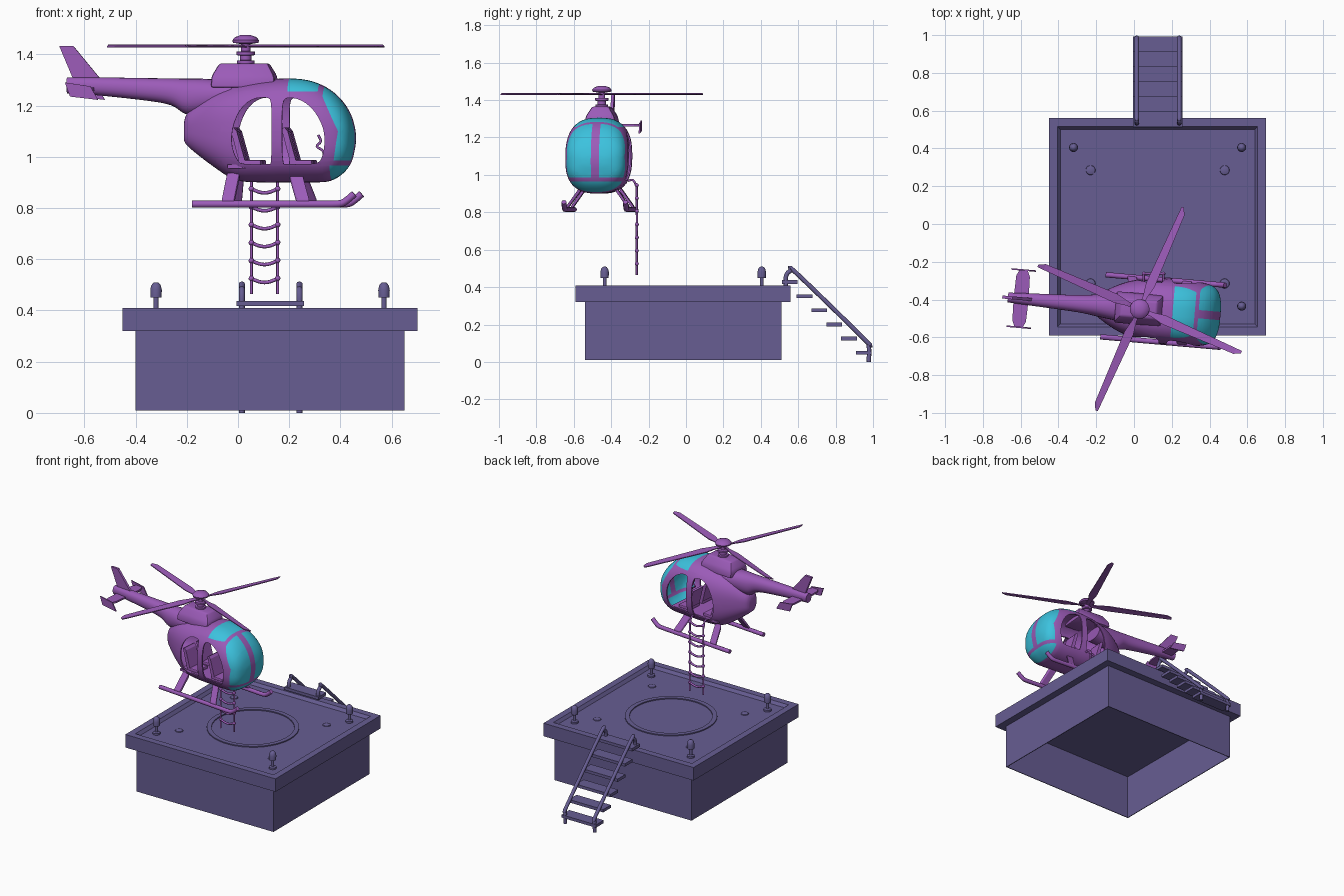
import bpy, bmesh, math
from mathutils import Matrix, Vector

if "Cube" in bpy.data.objects:
    bpy.data.objects.remove(bpy.data.objects["Cube"])


def material(name, rgb):
    m = bpy.data.materials.new(name)
    m.use_nodes = True
    m.diffuse_color = (*rgb, 1)
    m.node_tree.nodes["Principled BSDF"].inputs["Base Color"].default_value = (*rgb, 1)
    return m


PURPLE = material("purple", (0.33, 0.105, 0.48))
SLATE = material("slate violet", (0.135, 0.11, 0.29))
CYAN = material("cyan glass", (0.045, 0.54, 0.73))

# Aircraft frame: turned slightly about the rotor mast
HELI = (Matrix.Translation((0.03, -0.45, 0)) @ Matrix.Rotation(math.radians(-5), 4, 'Z')
        @ Matrix.Translation((-0.03, 0, 0)))
WORLD = Matrix()


def activate(o):
    bpy.ops.object.select_all(action='DESELECT')
    o.select_set(True)
    bpy.context.view_layer.objects.active = o


def finish(name, bm, mat, frame=WORLD, smooth=True, bevel=0):
    bm.transform(frame)
    bmesh.ops.recalc_face_normals(bm, faces=bm.faces)
    if bevel:
        bmesh.ops.bevel(bm, geom=bm.edges[:], offset=bevel, segments=2, affect='EDGES', profile=0.5)
    me = bpy.data.meshes.new(name)
    bm.to_mesh(me)
    bm.free()
    o = bpy.data.objects.new(name, me)
    bpy.context.collection.objects.link(o)
    me.materials.append(mat)
    if smooth:
        activate(o)
        bpy.ops.object.shade_smooth_by_angle(angle=math.radians(35))
    return o


def skin(rings, wrap=False):
    """Bridge point rings; cap both ends unless the rings wrap round."""
    bm = bmesh.new()
    vs = [[bm.verts.new(p) for p in r] for r in rings]
    n = len(vs[0])
    for a, b in zip(vs, vs[1:] + (vs[:1] if wrap else [])):
        for i in range(n):
            bm.faces.new((a[i], a[(i + 1) % n], b[(i + 1) % n], b[i]))
    if not wrap:
        bm.faces.new(vs[0])
        bm.faces.new(vs[-1])
    return bm


def lathe(name, profile, at, mat, n=20, frame=WORLD, wrap=False, smooth=True):
    k = math.sqrt(2) if n == 4 else 1
    rings = [[(at[0] + r * k * math.cos((i + .5) * math.tau / n),
               at[1] + r * k * math.sin((i + .5) * math.tau / n), at[2] + z)
              for i in range(n)] for r, z in profile]
    return finish(name, skin(rings, wrap), mat, frame, smooth)


def prism(name, outline, y0, y1, mat, frame=HELI):
    """Extrude an x-z outline along y."""
    return finish(name, skin([[(x, y, z) for x, z in outline] for y in (y0, y1)]), mat, frame, False)


def box(name, lo, hi, mat, frame=WORLD, bevel=0):
    outline = [(lo[0], lo[1]), (hi[0], lo[1]), (hi[0], hi[1]), (lo[0], hi[1])]
    return finish(name, skin([[(x, y, z) for x, y in outline] for z in (lo[2], hi[2])]),
                  mat, frame, False, bevel)


def tube(name, pts, r, mat, frame=WORLD):
    cu = bpy.data.curves.new(name, 'CURVE')
    cu.dimensions, cu.bevel_depth, cu.bevel_resolution, cu.use_fill_caps = '3D', r, 2, True
    sp = cu.splines.new('POLY')
    sp.points.add(len(pts) - 1)
    for p, co in zip(sp.points, pts):
        p.co = (*(frame @ Vector(co)), 1)
    o = bpy.data.objects.new(name, cu)
    bpy.context.collection.objects.link(o)
    cu.materials.append(mat)
    activate(o)
    bpy.ops.object.convert(target='MESH')
    bpy.ops.object.shade_smooth_by_angle(angle=math.radians(50))


def spline(pts, steps, closed=False):
    """Catmull-Rom points through the given tuples."""
    n, out = len(pts), []
    pick = (lambda i: pts[i % n]) if closed else (lambda i: pts[min(max(i, 0), n - 1)])
    for i in range(n if closed else n - 1):
        for s in range(steps):
            t = s / steps
            out.append(tuple(.5 * (2 * b + (c - a) * t + (2 * a - 5 * b + 4 * c - d) * t * t
                                   + (3 * b - a - 3 * c + d) * t ** 3)
                             for a, b, c, d in zip(*(pick(i + k) for k in (-1, 0, 1, 2)))))
    return out if closed else out + [pts[-1]]


def hull(stations, n, power):
    """Superellipse sections along x from (x, bottom, top, half width)."""
    e = lambda v: math.copysign(abs(v) ** (2 / power), v)
    return skin([[(x, w * e(math.cos(i * math.tau / n)),
                   (b + t) / 2 + (t - b) / 2 * e(math.sin(i * math.tau / n)))
                  for i in range(n)] for x, b, t, w in spline(stations, 4)])


# Landing pad: hollow base, overhanging slab, sunken deck
PX, PY = 0.125, -0.015
lathe("landing_pad", [(.52, .32), (.52, .01), (.525, .01), (.525, .32), (.575, .32),
                      (.575, .41), (.53, .41), (.515, .39)], (PX, PY, 0), SLATE, 4, smooth=False)
lathe("pad_ring", [(.26, 0), (.29, 0), (.29, .008), (.26, .008)], (PX, PY, .389), SLATE, 48, wrap=True)
for sx in (-1, 1):
    for sy in (-1, 1):
        lathe("pad_light", [(.024, 0), (.024, .012), (.01, .016), (.01, .06), (.022, .06), (.023, .09),
                            (.019, .108), (.01, .118), (.002, .12)],
              (PX + sx * .445, PY + sy * .42, .39), SLATE, 16)
        lathe("deck_lamp", [(.026, 0), (.024, .006), (.012, .01)],
              (PX + sx * .355, PY + sy * .3, .389), SLATE, 16)

# Access stairs
for x in (.015, .24):
    tube("stair_rail", [(x, *p) for p in spline([(.535, .40), (.535, .46), (.56, .487), (.59, .475),
                                                 (.955, .12), (.977, .085), (.978, .012)], 4)]
         + [(x, .978, 0)], .012, SLATE)
for i in range(6):
    y, z = .555 + .079 * i, .427 - .0755 * i
    box("stair_step", (-.005, y - .042, z - .01), (.258, y + .042, z + .01), SLATE)

# Cabin shell, cut along the window frames
bm = hull([(-.21, 1.06, 1.14, .03), (-.19, 1.035, 1.18, .06), (-.10, .965, 1.245, .115),
           (-.01, .91, 1.28, .15), (.09, .90, 1.298, .17), (.20, .90, 1.306, .175),
           (.29, .90, 1.295, .173), (.36, .905, 1.262, .167), (.41, .935, 1.215, .152),
           (.44, .975, 1.165, .122), (.455, 1.03, 1.115, .075), (.459, 1.06, 1.085, .03)], 48, 2.6)
UP, LOW = Vector((.15, 0, .07)), Vector((.13, 0, -.02))
UP_AT, LOW_AT = Vector((.335, 0, 1.25)), Vector((.405, 0, 1.1))
cuts = [((x, 0, 0), (1, 0, 0)) for x in (.205, .322, .342, .37)]
cuts += [((0, 0, z), (0, 0, 1)) for z in (.965, .985, 1.1, 1.255)]
cuts += [((0, y, 0), (0, 1, 0)) for y in (-.022, .022)] + [(UP_AT, UP), (LOW_AT, LOW)]
for co, no in cuts:
    bmesh.ops.bisect_plane(bm, geom=bm.verts[:] + bm.edges[:] + bm.faces[:], plane_co=co, plane_no=no)
for f in bm.faces:
    c = f.calc_center_median()
    roof = .205 < c.x < .322 and c.z > 1.255
    side = UP.dot(c - UP_AT) > 0 if c.z > 1.1 else LOW.dot(c - LOW_AT) > 0
    screen = c.x > .342 and side and c.z > .985 and abs(c.y) > .022
    chin = c.x > .37 and c.z < .965
    f.material_index = int(roof or screen or chin)
cabin = finish("cabin", bm, PURPLE, HELI)
cabin.data.materials.append(CYAN)
shell = cabin.modifiers.new("shell", 'SOLIDIFY')
shell.thickness, shell.offset = .009, -1

# Door openings through both sides
rear_door = [(.012, .985), (-.01, 1.04), (-.008, 1.11), (.02, 1.18), (.065, 1.222), (.12, 1.231),
             (.143, 1.21), (.146, 1.1), (.143, .985), (.125, .972), (.04, .972)]
front_door = [(.19, .985), (.188, 1.1), (.19, 1.205), (.21, 1.23), (.265, 1.218), (.315, 1.175),
              (.348, 1.11), (.353, 1.05), (.343, 1.0), (.315, .974), (.21, .972)]
cutters = []
for door in (rear_door, front_door):
    cutter = prism("door_cutter", spline(door, 3, True), -.3, .3, PURPLE)
    cutter.hide_render = True
    cut = cabin.modifiers.new("door", 'BOOLEAN')
    cut.object, cut.operation, cut.solver = cutter, 'DIFFERENCE', 'EXACT'
    cutters.append(cutter)
activate(cabin)
for m in [m.name for m in cabin.modifiers if m.type in {'SOLIDIFY', 'BOOLEAN'}]:
    bpy.ops.object.modifier_apply(modifier=m)
for c in cutters:
    bpy.data.objects.remove(c)
activate(cabin)
bpy.ops.object.shade_smooth_by_angle(angle=math.radians(35))

# Cabin interior
box("cabin_floor", (-.03, -.13, .955), (.345, .13, .97), PURPLE, HELI)
for x in (0, .2):
    for y in (-.065, .065):
        box("seat_cushion", (x + .01, y - .05, .965), (x + .1, y + .05, .988), PURPLE, HELI, .006)
        prism("seat_back", [(x + .015, .975), (x + .04, .975), (x + .005, 1.1), (x - .008, 1.115),
                            (x - .02, 1.11)], y - .05, y + .05, PURPLE)
tube("control_stick", [(x, -.065, z) for x, z in spline([(.345, .97), (.34, 1.02), (.315, 1.04), (.33, 1.06),
                                                         (.32, 1.085)], 4)], .005, PURPLE, HELI)

# Tail boom, fin and stabiliser
finish("tail_boom", hull([(-.02, 1.19, 1.295, .08), (-.12, 1.17, 1.304, .068), (-.20, 1.165, 1.305, .058),
                          (-.26, 1.20, 1.306, .049), (-.35, 1.218, 1.307, .042), (-.55, 1.24, 1.31, .032),
                          (-.67, 1.248, 1.31, .026)], 24, 2.2), PURPLE, HELI)
prism("tail_fin", [(-.70, 1.432), (-.645, 1.432), (-.54, 1.305), (-.64, 1.29)], -.008, .008, PURPLE)
finish("stabiliser", skin([[(-.6 + x, y, 1.265 + z) for x, z in ((-w, -.006), (w, -.006), (w, .006), (-w, .006))]
                           for y, w in ((-.15, .022), (-.12, .036), (0, .04), (.12, .036), (.15, .022))]),
       PURPLE, HELI, False)
for y in (-.152, .152):
    prism("stabiliser_plate", [(-.665, 1.29), (-.645, 1.235), (-.535, 1.222), (-.565, 1.275)],
          y - .004, y + .004, PURPLE)

# Engine fairing, mast and rotor
finish("engine_fairing", skin([[(x * a + .025, y * b, z) for x, y in ((-1, -1), (1, -1), (1, 1), (-1, 1))]
                               for a, b, z in ((.125, .085, 1.27), (.123, .075, 1.315), (.095, .045, 1.365))]),
       PURPLE, HELI, True, .01)
lathe("rotor_mast", [(.034, 1.36), (.034, 1.375), (.022, 1.377), (.022, 1.395), (.036, 1.397), (.036, 1.41),
                     (.018, 1.412), (.018, 1.44), (.05, 1.445), (.052, 1.455), (.042, 1.467), (.02, 1.475),
                     (.004, 1.476)], (.03, 0, 0), PURPLE, 24, HELI)
for i in range(4):
    spin = Matrix.Translation((.03, -.45, 1.43)) @ Matrix.Rotation(math.radians(66 + 90 * i), 4, 'Z')
    sections = [(.01, -.011, .011), (.07, -.012, .012), (.14, -.025, .025), (.55, -.015, .018), (.585, .004, .017)]
    finish("rotor_blade", skin([[(r, a, .002), (r, b, -.004), (r, b, .002), (r, a, .008)]
                                for r, a, b in sections]), PURPLE, spin, False)

# Landing skids and struts
for s in (-1, 1):
    tube("skid", [(-.165, s * .165, .815)] + [(x, s * .165, z) for x, z in spline(
        [(.38, .815), (.42, .818), (.447, .835), (.47, .855)], 4)], .014, PURPLE, HELI)
    for top, foot in ((-.01, -.025), (.235, .27)):
        rings = [[(x - .025, y, z - t), (x + .025, y, z - t), (x + .025, y, z + t), (x - .025, y, z + t)]
                 for x, y, z, t in ((top, s * .095, .925, .014), (foot, s * .168, .822, .012))]
        finish("skid_strut", skin(rings), PURPLE, HELI, False, .004)

# Rope ladder on the left side
for x in (.052, .155):
    tube("ladder_rope", [(x, y, z) for y, z in spline([(-.31, .968), (-.285, .972), (-.268, .945), (-.263, .88),
                                                       (-.263, .465)], 4)], .006, PURPLE)
for i in range(7):
    z = .945 - .07 * i
    tube("ladder_rung", [(.052 + .103 * t / 8, -.263, z - .016 * math.sin(math.pi * t / 8)) for t in range(9)],
         .007, PURPLE)
    for x in (.052, .155):
        bm = bmesh.new()
        bmesh.ops.create_icosphere(bm, subdivisions=2, radius=.011,
                                   matrix=Matrix.Translation((x, -.263, z)))
        finish("ladder_knot", bm, PURPLE)
